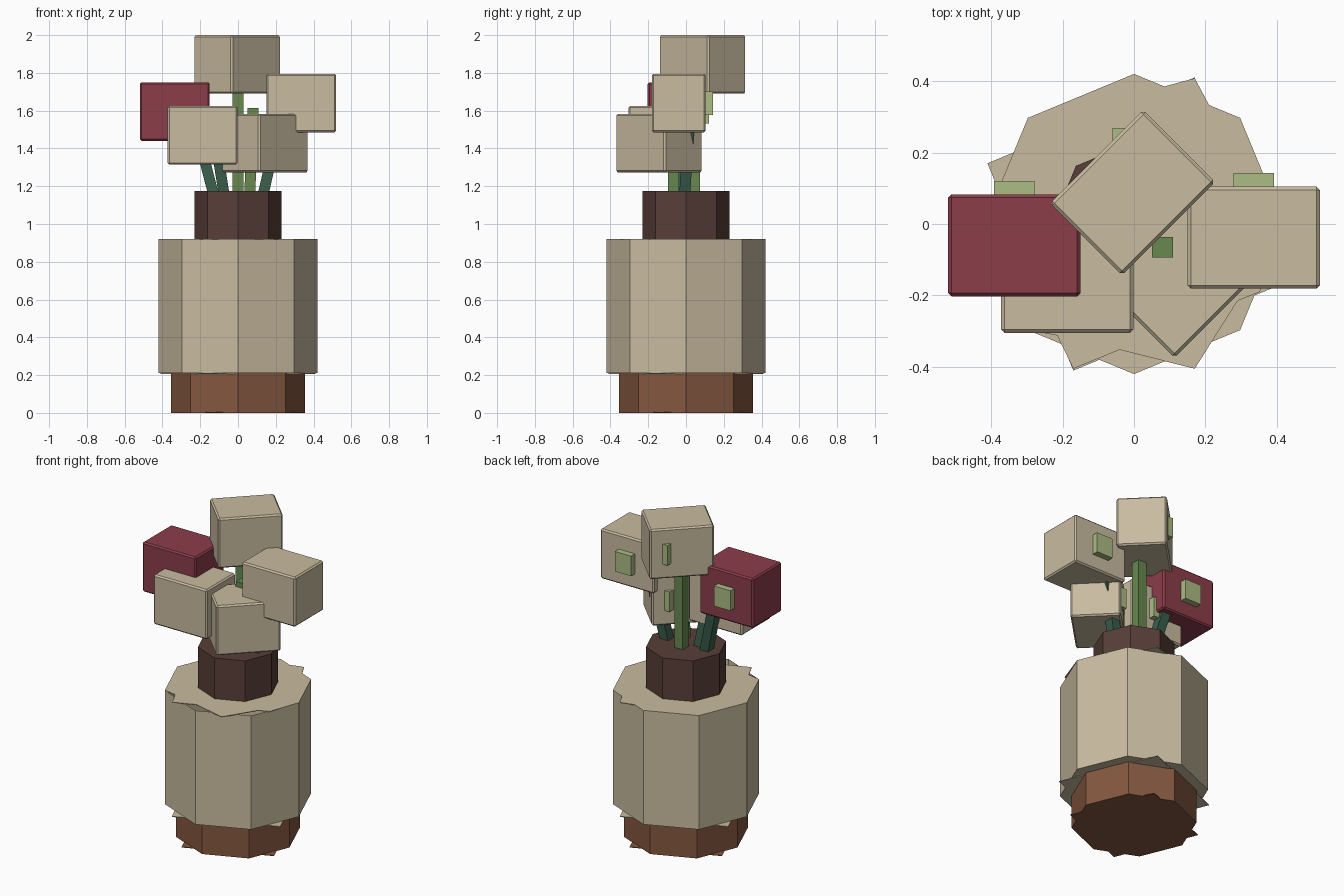
import bpy, bmesh, math
from mathutils import Vector

old = bpy.data.objects.get("Cube")
if old:
    bpy.data.objects.remove(old, do_unlink=True)


def material(name, rgb):
    lin = [((c / 255 + 0.055) / 1.055) ** 2.4 for c in rgb] + [1.0]
    m = bpy.data.materials.new(name)
    m.use_nodes = True
    m.diffuse_color = lin
    bsdf = next(n for n in m.node_tree.nodes if n.type == 'BSDF_PRINCIPLED')
    bsdf.inputs["Base Color"].default_value = lin
    return m


CREAM = material("cream", (201, 188, 160))
RED = material("dark_red", (140, 61, 74))
CLAY = material("clay_brown", (132, 87, 64))
DARK = material("dark_brown", (88, 62, 56))
STEM = material("stem_green", (104, 137, 80))
DEEP = material("deep_green", (58, 94, 76))
PALE = material("pale_green", (172, 188, 132))


def finish(name, bm, mat):
    bmesh.ops.recalc_face_normals(bm, faces=bm.faces)
    me = bpy.data.meshes.new(name)
    bm.to_mesh(me)
    bm.free()
    me.materials.append(mat)
    ob = bpy.data.objects.new(name, me)
    bpy.context.collection.objects.link(ob)
    return ob


def ring(bm, radius, z, sides=8, turn=0.0):
    step = 2 * math.pi / sides
    return [bm.verts.new((radius * math.cos(turn + i * step),
                          radius * math.sin(turn + i * step), z)) for i in range(sides)]


def octagon(name, radius, z0, z1, mat, top=True):
    """Upright eight-sided drum with a corner pointing to the front."""
    bm = bmesh.new()
    lo, hi = ring(bm, radius, z0), ring(bm, radius, z1)
    for i in range(8):
        j = (i + 1) % 8
        bm.faces.new((lo[i], lo[j], hi[j], hi[i]))
    bm.faces.new(lo[::-1])
    if top:
        bm.faces.new(hi)
    return finish(name, bm, mat)


def plate(name, points, z, mat, thick=0.004):
    """Thin horizontal plate from an outline, its underside at z."""
    bm = bmesh.new()
    face = bm.faces.new([bm.verts.new((x, y, z)) for x, y in points])
    out = bmesh.ops.extrude_face_region(bm, geom=[face])
    bmesh.ops.translate(bm, vec=(0, 0, thick),
                        verts=[v for v in out["geom"] if isinstance(v, bmesh.types.BMVert)])
    return finish(name, bm, mat)


def box(name, center, size, mat, turn=0.0, bevel=0.0):
    bm = bmesh.new()
    bmesh.ops.create_cube(bm, size=1)
    bmesh.ops.scale(bm, vec=size, verts=bm.verts)
    if bevel:
        bmesh.ops.bevel(bm, geom=bm.edges[:], offset=bevel, segments=1, affect='EDGES')
    ob = finish(name, bm, mat)
    ob.location = center
    ob.rotation_euler.z = turn
    return ob


def stem(name, a, b, mat, width=0.058):
    """Square stem sheared from point a to point b."""
    bm = bmesh.new()
    bmesh.ops.create_cube(bm, size=1)
    a, b = Vector(a), Vector(b)
    for v in bm.verts:
        v.co = (b if v.co.z > 0 else a) + Vector((v.co.x * width, v.co.y * width, 0))
    return finish(name, bm, mat)


# Vase: foot, body and neck
octagon("vase_foot", 0.355, 0.0, 0.21, CLAY)
octagon("vase_body", 0.42, 0.21, 0.92, CREAM, top=False)
octagon("vase_neck", 0.23, 0.90, 1.175, DARK)

# Uneven shoulder on top of the body
shoulder = [(0.42, 0), (0.297, 0.297), (0.21, 0.333), (0.17, 0.408), (0.085, 0.385),
            (0, 0.42), (-0.297, 0.297), (-0.42, 0), (-0.297, -0.297), (-0.215, -0.312),
            (-0.17, -0.405), (-0.04, -0.352), (0.17, -0.405), (0.29, -0.215), (0.352, -0.19)]
plate("vase_shoulder", shoulder, 0.917, CREAM)

# Corners that stick out below the body and the foot
for name, r, z, mat in (("body_underplate", 0.444, 0.207, CREAM),
                        ("foot_underplate", 0.378, 0.0, CLAY)):
    angles = [math.radians(67.5 + 90 * k) for k in range(4)]
    plate(name, [(r * math.cos(t), r * math.sin(t)) for t in angles], z, mat)

# Flower heads, each with a small calyx on its back
heads = [
    ("red", (-0.335, -0.06, 1.595), 0, RED),
    ("left", (0.335, -0.038, 1.64), 0, CREAM),
    ("front_right", (-0.187, -0.162, 1.47), 0, CREAM),
    ("front", (0.143, -0.143, 1.428), 45, CREAM),
    ("top", (-0.004, 0.088, 1.845), 45, CREAM),
]
for name, c, turn, mat in heads:
    box(name + "_flower_head", c, (0.37, 0.285, 0.31), mat, math.radians(turn), 0.009)
    box(name + "_calyx", (c[0], c[1] + 0.153, c[2]), (0.113, 0.056, 0.125), PALE)

# Stems
stem("top_stem", (0.0, 0.045, 1.1), (0.0, 0.045, 1.72), STEM)
stem("front_stem", (0.06, -0.065, 1.1), (0.08, -0.065, 1.615), STEM)
stem("red_stem", (-0.115, -0.02, 1.1), (-0.24, 0.03, 1.58), DEEP)
stem("front_right_stem", (-0.065, -0.03, 1.1), (-0.12, -0.06, 1.45), DEEP)
stem("left_stem", (0.12, -0.01, 1.1), (0.235, 0.02, 1.6), DEEP)
